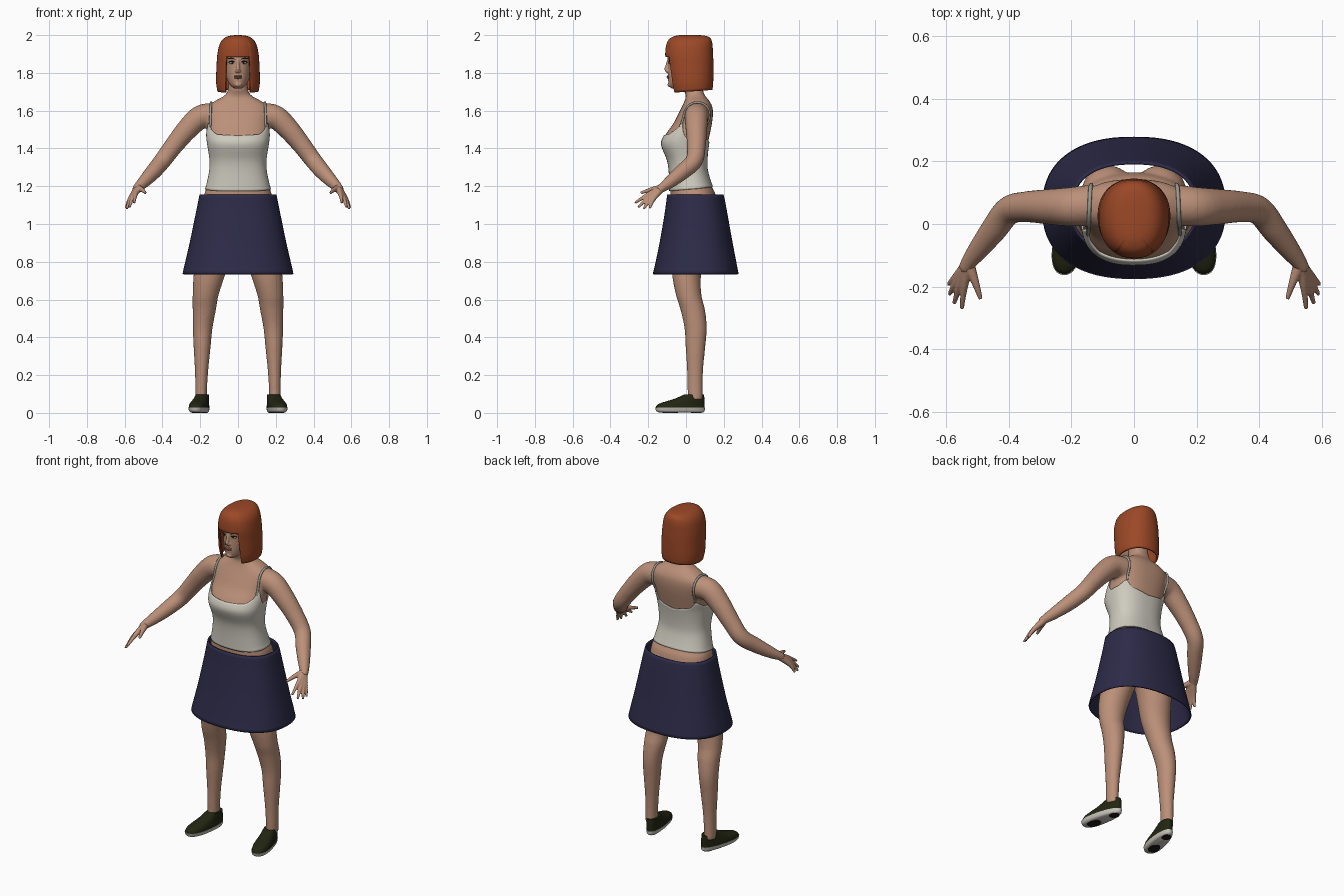
import bpy, bmesh
from math import sin, cos, pi, asin, degrees, radians, copysign
from mathutils import Vector, Matrix
from mathutils.bvhtree import BVHTree

cube = bpy.data.objects.get("Cube")
if cube:
    bpy.data.objects.remove(cube, do_unlink=True)


def material(name, r, g, b):
    m = bpy.data.materials.new(name)
    m.use_nodes = True
    m.diffuse_color = (r, g, b, 1)
    bsdf = next(n for n in m.node_tree.nodes if n.type == 'BSDF_PRINCIPLED')
    bsdf.inputs["Base Color"].default_value = (r, g, b, 1)
    bsdf.inputs["Roughness"].default_value = 0.7
    return m


SKIN = material("skin", 0.50, 0.28, 0.19)
HAIR = material("red hair", 0.33, 0.065, 0.02)
CREAM = material("cream cloth", 0.62, 0.60, 0.52)
STRAP = material("strap grey", 0.33, 0.33, 0.29)
NAVY = material("navy cloth", 0.026, 0.024, 0.065)
OLIVE = material("dark olive shoe", 0.016, 0.018, 0.006)
SOLE = material("pale sole", 0.55, 0.53, 0.47)
LIPS = material("lips", 0.33, 0.13, 0.10)
DARK = material("near black", 0.012, 0.010, 0.009)
WHITE = material("eye white", 0.55, 0.52, 0.48)


def spline(keys, k=5):
    """Catmull-Rom through tuples of any length."""
    p = [keys[0]] + list(keys) + [keys[-1]]
    out = []
    for a, b, c, d in zip(p, p[1:], p[2:], p[3:]):
        for s in range(k):
            t = s / k
            out.append([0.5 * (2 * B + (C - A) * t + (2 * A - 5 * B + 4 * C - D) * t * t
                               + (3 * B - A - 3 * C + D) * t ** 3)
                        for A, B, C, D in zip(a, b, c, d)])
    return out + [list(keys[-1])]


def interp(keys, z):
    if z <= keys[0][0]:
        return keys[0]
    for a, b in zip(keys, keys[1:]):
        if a[0] <= z <= b[0]:
            t = (z - a[0]) / max(b[0] - a[0], 1e-9)
            return [A + (B - A) * t for A, B in zip(a, b)]
    return keys[-1]


def skin_rings(bm, rings, caps):
    rings = [[bm.verts.new(p) for p in r] for r in rings]
    n = len(rings[0])
    for lo, hi in zip(rings, rings[1:]):
        for i in range(n):
            k = (i + 1) % n
            bm.faces.new((lo[i], lo[k], hi[k], hi[i]))
    if caps[0]:
        bm.faces.new(rings[0][::-1])
    if caps[1]:
        bm.faces.new(rings[-1])


def shell(bm, keys, low=None, high=None, n=48, rows=24, e=2.2, grow=0, caps=(1, 1), ease=False):
    """Upright loft; keys are (z, front y, back y, half width[, centre x])."""
    keys = spline(keys)
    low = low or (lambda a: keys[0][0])
    high = high or (lambda a: keys[-1][0])
    rings = []
    for j in range(rows + 1):
        t = sin(j / rows * pi / 2) if ease else j / rows
        ring = []
        for i in range(n):
            a = 2 * pi * i / n
            z = low(a) + (high(a) - low(a)) * t
            k = interp(keys, z)
            cx = k[4] if len(k) > 4 else 0
            x = copysign(abs(cos(a)) ** (2 / e), cos(a))
            y = copysign(abs(sin(a)) ** (2 / e), sin(a))
            ring.append((cx + (k[3] + grow) * x,
                         (k[1] + k[2]) / 2 + ((k[2] - k[1]) / 2 + grow) * y, z))
        rings.append(ring)
    skin_rings(bm, rings, caps)


def tube(bm, keys, n=16, ref=(0, 0, 1), k=5):
    """Round limb along (x, y, z, radius) keys."""
    pts = spline(keys, k)
    rings = []
    for i, p in enumerate(pts):
        t = (Vector(pts[min(i + 1, len(pts) - 1)][:3]) - Vector(pts[max(i - 1, 0)][:3])).normalized()
        u = t.cross(Vector(ref)).normalized()
        v = t.cross(u)
        rings.append([Vector(p[:3]) + p[3] * (u * cos(2 * pi * s / n) + v * sin(2 * pi * s / n))
                      for s in range(n)])
    skin_rings(bm, rings, (1, 1))


def ball(bm, loc, size):
    m = Matrix.Translation(loc) @ Matrix.Diagonal((*size, 1))
    bmesh.ops.create_uvsphere(bm, u_segments=20, v_segments=12, radius=1, matrix=m)


def make(name, bm, mat, mirror=False, voxel=0, smooth=0, thick=0):
    me = bpy.data.meshes.new(name)
    bm.to_mesh(me)
    bm.free()
    me.materials.append(mat)
    for p in me.polygons:
        p.use_smooth = True
    ob = bpy.data.objects.new(name, me)
    bpy.context.scene.collection.objects.link(ob)
    if mirror:
        ob.modifiers.new("mirror", 'MIRROR')
    if voxel:
        r = ob.modifiers.new("blend", 'REMESH')
        r.mode, r.voxel_size, r.use_smooth_shade = 'VOXEL', voxel, True
    if smooth:
        s = ob.modifiers.new("soften", 'SMOOTH')
        s.factor, s.iterations = 0.5, smooth
    if thick:
        s = ob.modifiers.new("cloth", 'SOLIDIFY')
        s.thickness, s.offset = thick, -1
    return ob


# Body: torso, neck, arms and legs blended into one skin
torso = [(0.92, -0.05, 0.12, 0.12), (1.0, -0.075, 0.15, 0.175), (1.08, -0.082, 0.165, 0.185),
         (1.16, -0.082, 0.155, 0.178), (1.2, -0.082, 0.135, 0.163), (1.28, -0.085, 0.11, 0.146),
         (1.34, -0.095, 0.107, 0.144), (1.42, -0.125, 0.115, 0.156), (1.47, -0.11, 0.125, 0.162),
         (1.53, -0.068, 0.137, 0.165), (1.58, -0.042, 0.143, 0.17), (1.62, -0.022, 0.14, 0.163),
         (1.65, -0.008, 0.125, 0.125), (1.68, 0, 0.1, 0.07), (1.71, -0.012, 0.09, 0.053),
         (1.78, -0.015, 0.085, 0.052)]
leg = [(0.07, 0.01, 0.088, 0.031, 0.195), (0.12, 0.008, 0.088, 0.031, 0.195),
       (0.22, 0.006, 0.09, 0.035, 0.193), (0.35, -0.002, 0.102, 0.045, 0.19),
       (0.45, -0.008, 0.11, 0.052, 0.187), (0.55, -0.03, 0.1, 0.062, 0.178),
       (0.62, -0.052, 0.082, 0.068, 0.172), (0.73, -0.073, 0.08, 0.083, 0.152),
       (0.85, -0.075, 0.115, 0.092, 0.128), (0.95, -0.075, 0.14, 0.098, 0.108),
       (1.05, -0.07, 0.15, 0.095, 0.095)]
arm = [(0.13, 0.06, 1.575, 0.066), (0.2, 0.055, 1.565, 0.063), (0.27, 0.055, 1.5, 0.057),
       (0.34, 0.055, 1.415, 0.05), (0.4, 0.043, 1.335, 0.046), (0.45, -0.02, 1.275, 0.042),
       (0.5, -0.085, 1.222, 0.033), (0.53, -0.125, 1.193, 0.025), (0.542, -0.148, 1.178, 0.022)]
bm = bmesh.new()
shell(bm, torso, e=2.4, rows=48)
for s in (1, -1):
    shell(bm, [(*k[:4], s * k[4]) for k in leg], e=2, rows=40)
    tube(bm, [(s * x, y, z, r) for x, y, z, r in arm], n=24)
    ball(bm, (s * 0.082, 0.095, 1.05), (0.088, 0.093, 0.1))
body = make("body", bm, SKIN, voxel=0.008, smooth=5)

# Hands
bm = bmesh.new()
wrist = (0.53, -0.128, 1.19, 0.021)
fingers = [((0.543, -0.2, 1.156), (0.55, -0.27, 1.112)), ((0.557, -0.197, 1.142), (0.575, -0.253, 1.088)),
           ((0.568, -0.188, 1.132), (0.59, -0.224, 1.08)), ((0.573, -0.174, 1.13), (0.593, -0.192, 1.084))]
for knuckle, tip in fingers:
    tube(bm, [wrist, (*knuckle, 0.0125), (*tip, 0.0065)], n=12)
tube(bm, [wrist, (0.508, -0.185, 1.181, 0.013), (0.49, -0.24, 1.165, 0.007)], n=12)
make("hands", bm, SKIN, mirror=True, voxel=0.004, smooth=2)

# Head with nose, brow and chin
bm = bmesh.new()
shell(bm, [(1.718, -0.078, 0.0, 0.022), (1.735, -0.09, 0.03, 0.042), (1.765, -0.095, 0.08, 0.058),
           (1.8, -0.095, 0.11, 0.068), (1.85, -0.094, 0.12, 0.075), (1.9, -0.095, 0.125, 0.08),
           (1.95, -0.06, 0.11, 0.06), (1.975, -0.02, 0.07, 0.03)], e=2.1)
tube(bm, [(0, -0.088, 1.88, 0.008), (0, -0.099, 1.845, 0.008), (0, -0.106, 1.815, 0.011)])
ball(bm, (0, -0.098, 1.81), (0.017, 0.012, 0.009))
ball(bm, (0, -0.086, 1.738), (0.02, 0.012, 0.013))
make("head", bm, SKIN, voxel=0.004, smooth=3)

# Eyes, lashes, brows and lips
bm = bmesh.new()
ball(bm, (0.031, -0.084, 1.853), (0.014, 0.007, 0.006))
make("eye_whites", bm, WHITE, mirror=True)
bm = bmesh.new()
ball(bm, (0.031, -0.088, 1.853), (0.006, 0.004, 0.0055))
tube(bm, [(0.014, -0.089, 1.855, 0.002), (0.03, -0.09, 1.861, 0.0035), (0.049, -0.079, 1.858, 0.002)], n=8)
tube(bm, [(0.013, -0.092, 1.871, 0.003), (0.034, -0.087, 1.878, 0.003), (0.053, -0.075, 1.874, 0.002)], n=8)
make("irises_lashes_and_brows", bm, DARK, mirror=True)
bm = bmesh.new()
for z in (1.774, 1.782):
    ball(bm, (0, -0.092, z), (0.021, 0.011, 0.0055))
make("lips", bm, LIPS)

# Bob hair with a straight fringe
bm = bmesh.new()
shell(bm, [(1.69, -0.078, 0.137, 0.106), (1.75, -0.092, 0.144, 0.116), (1.85, -0.105, 0.145, 0.113),
           (1.9, -0.11, 0.143, 0.109), (1.95, -0.104, 0.14, 0.098), (1.98, -0.088, 0.132, 0.078),
           (1.995, -0.06, 0.11, 0.05), (2.0, -0.03, 0.07, 0.015)],
      low=lambda a: 1.884 if sin(a) < 0 and abs(cos(a)) < 0.56 else 1.702 + 0.008 * sin(a),
      n=112, rows=36, caps=(0, 1), ease=True)
make("hair", bm, HAIR, thick=0.01)

# Camisole: neckline height by angle, from front centre to back centre
neckline = [(-90, 1.468), (-52, 1.475), (-36, 1.5), (-28, 1.54), (-15, 1.5), (0, 1.455),
            (20, 1.46), (40, 1.49), (55, 1.45), (90, 1.43)]
bm = bmesh.new()
shell(bm, torso, low=lambda a: 1.186 + 0.012 * sin(a),
      high=lambda a: interp(neckline, degrees(asin(max(-1, min(1, sin(a))))))[1],
      n=96, rows=30, e=2.4, grow=0.007, caps=(0, 0))
make("camisole", bm, CREAM, thick=0.006)

# Shoulder straps laid over the skin
bpy.context.view_layer.update()
tree = BVHTree.FromObject(body, bpy.context.evaluated_depsgraph_get())
path = []
for i in range(19):
    t = i / 18
    a = radians(166 - 172 * t)
    d = Vector((0, cos(a), sin(a)))
    hit = tree.ray_cast(Vector((0.147 - 0.018 * t * t, 0.03, 1.5)), d)[0]
    if hit:
        path.append((*(hit + d * 0.003), 0.0065))
if len(path) > 2:
    bm = bmesh.new()
    tube(bm, path, n=8, ref=(1, 0, 0), k=2)
    make("straps", bm, STRAP, mirror=True)

# Flared skirt, open at both ends
bm = bmesh.new()
shell(bm, [(0.735, -0.176, 0.279, 0.294), (0.78, -0.165, 0.27, 0.284), (0.9, -0.14, 0.247, 0.256),
           (1.05, -0.114, 0.22, 0.225), (1.13, -0.103, 0.205, 0.209), (1.157, -0.1, 0.198, 0.203)],
      n=72, e=2.35, caps=(0, 0))
make("skirt", bm, NAVY, thick=0.008)


def shoe_part(name, parts, mat):
    """Narrow the heel, turn the toe out and set it under the ankle."""
    bm = bmesh.new()
    for keys in parts:
        shell(bm, keys, rows=12, e=2.3)
    turn = Matrix.Rotation(0.2, 3, 'Z')
    for v in bm.verts:
        v.co.x *= 0.93 - 1.1 * v.co.y
        v.co = turn @ v.co + Vector((0.197, 0, 0))
    ob = make(name, bm, mat, mirror=True)
    bpy.ops.object.select_all(action='DESELECT')
    ob.select_set(True)
    bpy.context.view_layer.objects.active = ob
    bpy.ops.object.shade_smooth_by_angle(angle=radians(50))


# Slip-on shoes
shoe_part("shoe_soles", [[(0.002, -0.145, 0.092, 0.038), (0.01, -0.16, 0.1, 0.046),
                          (0.028, -0.166, 0.102, 0.05)]], SOLE)
shoe_part("shoe_uppers", [[(0.024, -0.164, 0.101, 0.049), (0.045, -0.152, 0.1, 0.047),
                           (0.06, -0.11, 0.1, 0.044), (0.075, -0.06, 0.099, 0.041),
                           (0.097, -0.01, 0.096, 0.037)]], OLIVE)
shoe_part("sole_pads", [[(0, y - r, y + r, 0.028), (0.004, y - r, y + r, 0.028)]
                        for y, r in ((-0.085, 0.042), (0.055, 0.028))], DARK)
